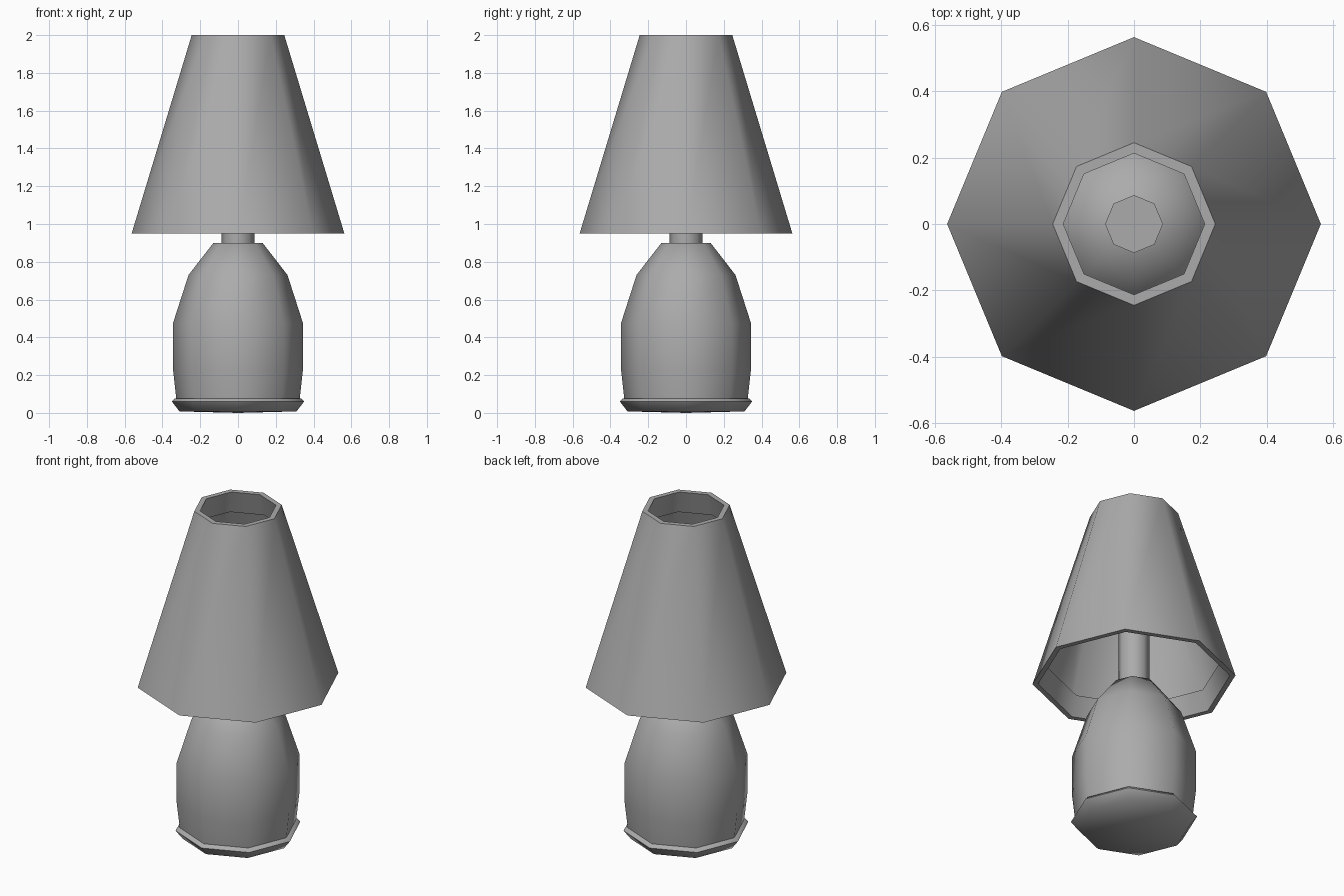
import bpy
import bmesh
from math import cos, sin, pi, radians

cube = bpy.data.objects.get("Cube")
if cube:
    bpy.data.objects.remove(cube, do_unlink=True)

SIDES = 8
GREY = (0.41, 0.41, 0.41, 1)

grey = bpy.data.materials.new("mid_grey")
grey.use_nodes = True
grey.diffuse_color = GREY
grey.node_tree.nodes["Principled BSDF"].inputs["Base Color"].default_value = GREY


def lathe(name, profile):
    """Turn a (radius, height) profile into an eight-sided part; radius 0 closes it."""
    bm = bmesh.new()
    rings = []
    for r, z in profile:
        if r == 0:
            rings.append([bm.verts.new((0, 0, z))] * SIDES)
        else:
            angles = [2 * pi * k / SIDES for k in range(SIDES)]
            rings.append([bm.verts.new((r * cos(a), r * sin(a), z)) for a in angles])
    for low, high in zip(rings, rings[1:]):
        for k in range(SIDES):
            n = (k + 1) % SIDES
            corners = dict.fromkeys((low[k], low[n], high[n], high[k]))
            bm.faces.new(list(corners))
    mesh = bpy.data.meshes.new(name)
    bm.to_mesh(mesh)
    bm.free()
    mesh.materials.append(grey)
    obj = bpy.data.objects.new(name, mesh)
    bpy.context.collection.objects.link(obj)
    # Round the sides and shoulders, keep rims and lips crisp
    bpy.ops.object.select_all(action="DESELECT")
    obj.select_set(True)
    bpy.context.view_layer.objects.active = obj
    bpy.ops.object.shade_smooth_by_angle(angle=radians(60))
    return obj


# Foot with a flared lip
lathe("base_plate", [(0, 0), (0.31, 0.008), (0.35, 0.06), (0.335, 0.077), (0, 0.077)])

# Bulging body with a softly shaded shoulder
lathe("lamp_body", [(0.327, 0.077), (0.344, 0.23), (0.344, 0.475),
                    (0.262, 0.73), (0.13, 0.9), (0, 0.9)])

# Stem rising inside the shade
lathe("stem", [(0.087, 0.9), (0.087, 1.3), (0, 1.3)])

# Tapered shade with turned-in bands at both rims
lathe("lamp_shade", [(0.495, 1.07), (0.532, 0.95), (0.563, 0.95),
                     (0.245, 2), (0.213, 2), (0.253, 1.86)])
